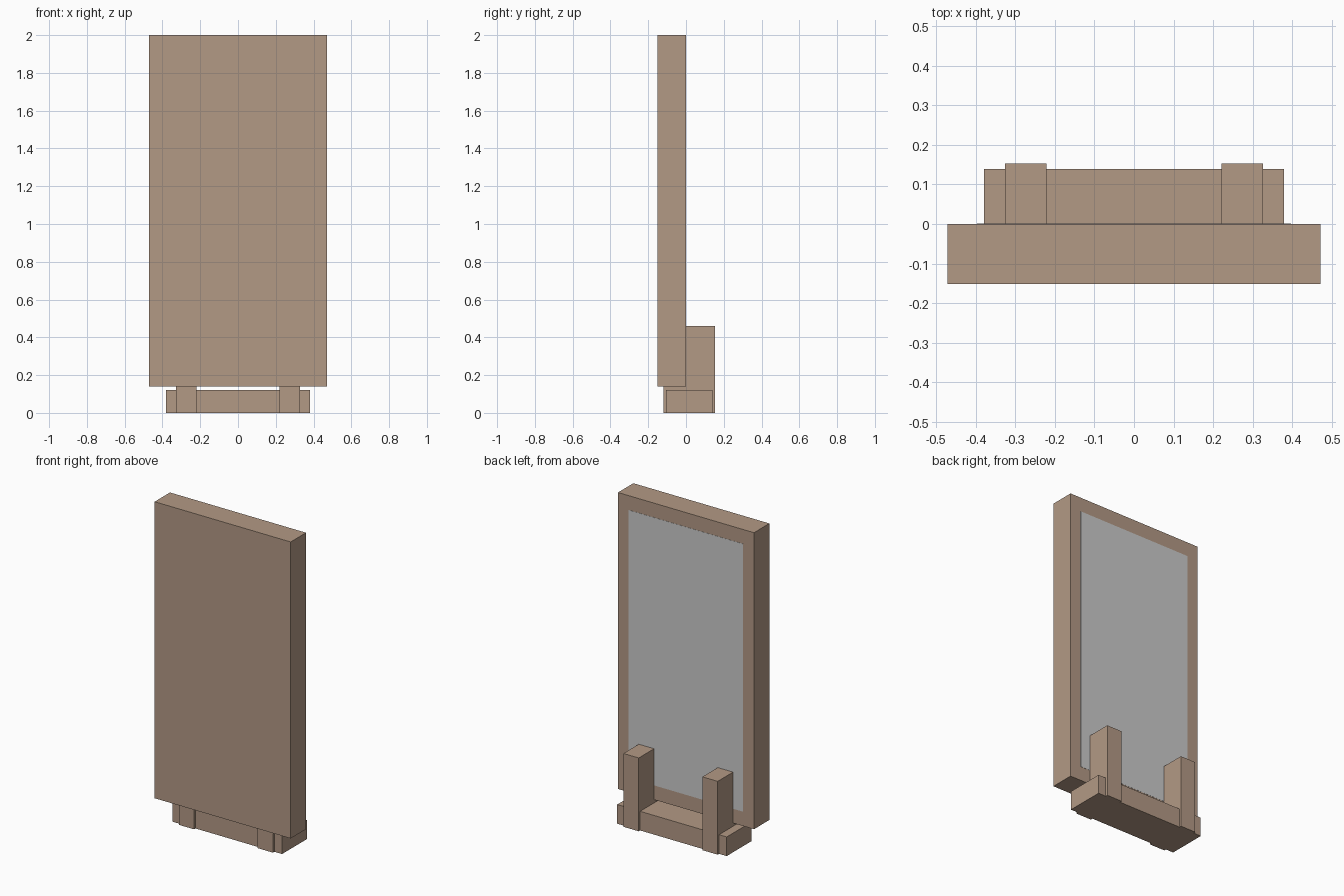
import bpy

if "Cube" in bpy.data.objects:
    bpy.data.objects.remove(bpy.data.objects["Cube"])


def material(name, rgb):
    mat = bpy.data.materials.new(name)
    mat.diffuse_color = (*rgb, 1)
    mat.use_nodes = True
    mat.node_tree.nodes["Principled BSDF"].inputs["Base Color"].default_value = mat.diffuse_color
    return mat


def box(name, x, y, z, mat):
    """Box spanning the given (min, max) ranges."""
    bpy.ops.mesh.primitive_cube_add(size=1, location=[(a + b) / 2 for a, b in (x, y, z)])
    ob = bpy.context.object
    ob.name = name
    ob.scale = [b - a for a, b in (x, y, z)]
    bpy.ops.object.transform_apply(location=False, rotation=False, scale=True)
    ob.data.materials.append(mat)
    return ob


wood = material("wood", (0.45, 0.32, 0.235))
glass = material("pale_grey", (0.7, 0.71, 0.72))

# Tall upright panel
box("panel", (-0.472, 0.472), (-0.152, 0), (0.14, 2), wood)

# Grey pane set flush into the back of the panel
box("pane", (-0.397, 0.397), (-0.01, 0.001), (0.23, 1.91), glass)

# Low crossbar at the foot
box("base_bar", (-0.38, 0.38), (-0.106, 0.139), (0, 0.12), wood)

# Two posts carrying the panel
for side, x in (("left", (-0.327, -0.221)), ("right", (0.221, 0.327))):
    box(side + "_post", x, (-0.12, 0.153), (0, 0.46), wood)
